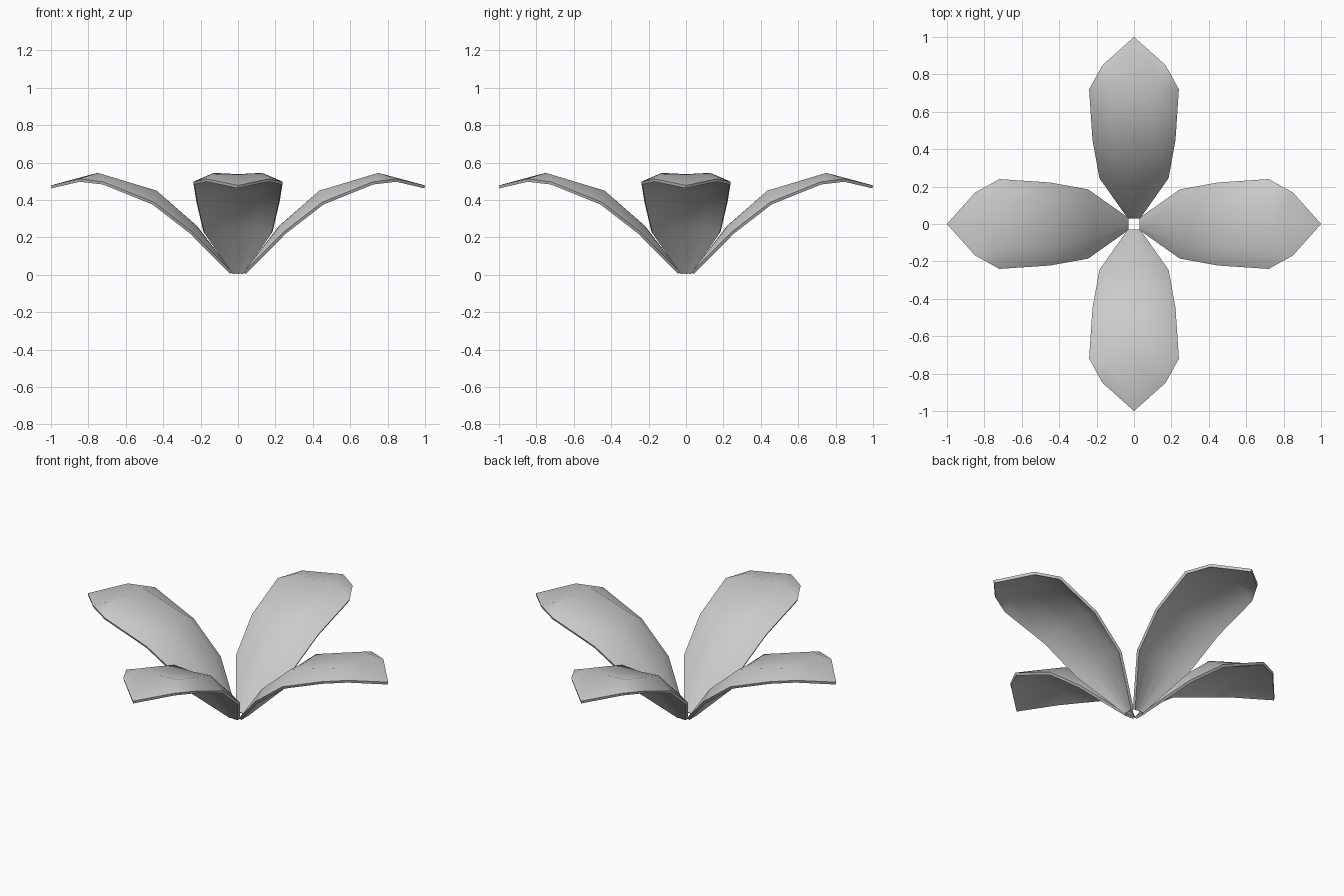
import bpy, bmesh, math

if "Cube" in bpy.data.objects:
    bpy.data.objects.remove(bpy.data.objects["Cube"])

# Half-petal cross-sections along +x: centre, middle and edge points (x, y, z)
ROWS = [
    [(0.03, 0.0, 0.015), (0.03, 0.016, 0.015), (0.03, 0.033, 0.013)],
    [(0.22, 0.0, 0.262), (0.225, 0.095, 0.265), (0.245, 0.185, 0.23)],
    [(0.435, 0.0, 0.44), (0.435, 0.12, 0.45), (0.45, 0.222, 0.388)],
    [(0.75, 0.0, 0.538), (0.75, 0.13, 0.545), (0.72, 0.24, 0.497)],
]
TIP = (1.0, 0.0, 0.478)
SHOULDER = (0.85, 0.168, 0.513)


def mirrored(half):
    """Five points across the petal from a centre-to-edge half."""
    return [(x, -y, z) for x, y, z in reversed(half[1:])] + half


def make_petal(name, angle):
    bm = bmesh.new()
    rows = [[bm.verts.new(p) for p in mirrored(r)] for r in ROWS]
    for a, b in zip(rows, rows[1:]):
        for i in range(4):
            bm.faces.new((a[i], b[i], b[i + 1], a[i + 1]))
    # pointed end
    e = rows[-1]
    left, tip, right = [bm.verts.new(p) for p in mirrored([TIP, SHOULDER])]
    bm.faces.new((e[0], left, e[1]))
    bm.faces.new((e[1], left, tip, e[2]))
    bm.faces.new((e[2], tip, right, e[3]))
    bm.faces.new((e[3], right, e[4]))
    me = bpy.data.meshes.new(name)
    bm.to_mesh(me)
    bm.free()
    ob = bpy.data.objects.new(name, me)
    bpy.context.collection.objects.link(ob)
    ob.rotation_euler.z = angle
    # thin shell below the upper surface
    mod = ob.modifiers.new("thickness", 'SOLIDIFY')
    mod.thickness = 0.016
    mod.offset = -1
    bpy.context.view_layer.objects.active = ob
    ob.select_set(True)
    bpy.ops.object.modifier_apply(modifier=mod.name)
    bpy.ops.object.shade_smooth_by_angle(angle=math.radians(45))
    ob.select_set(False)


# Four petals around the centre
for k, side in enumerate(("right", "back", "left", "front")):
    make_petal("petal_" + side, k * math.pi / 2)
